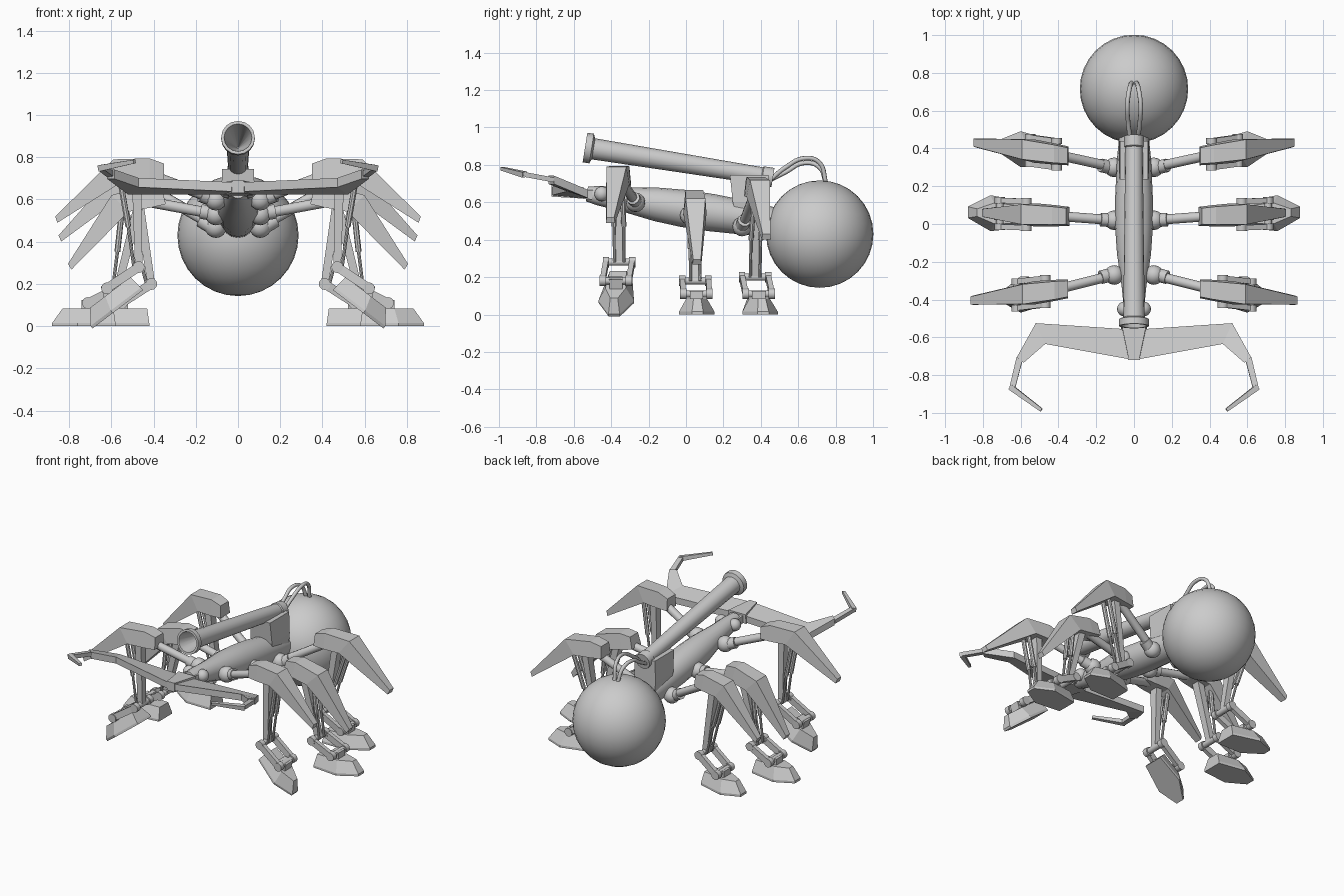
import bpy, bmesh, math
from mathutils import Vector, Matrix

cube = bpy.data.objects.get("Cube")
if cube:
    bpy.data.objects.remove(cube, do_unlink=True)


def finish(name, bm, smooth=False):
    bmesh.ops.recalc_face_normals(bm, faces=bm.faces)
    mesh = bpy.data.meshes.new(name)
    bm.to_mesh(mesh)
    bm.free()
    ob = bpy.data.objects.new(name, mesh)
    bpy.context.collection.objects.link(ob)
    if smooth:
        bpy.ops.object.select_all(action='DESELECT')
        ob.select_set(True)
        bpy.context.view_layer.objects.active = ob
        bpy.ops.object.shade_smooth_by_angle(angle=math.radians(40))
    return ob


def loft(name, sections, smooth=False):
    """Skin a row of matching closed sections and cap both ends."""
    bm = bmesh.new()
    rings = [[bm.verts.new(p) for p in s] for s in sections]
    n = len(rings[0])
    for a, b in zip(rings, rings[1:]):
        for i in range(n):
            j = (i + 1) % n
            bm.faces.new((a[i], a[j], b[j], b[i]))
    bm.faces.new(rings[0])
    bm.faces.new(rings[-1])
    return finish(name, bm, smooth)


def turned(name, a, b, profile, sides=16):
    """Round part on the axis a-b; profile holds (distance fraction, radius)."""
    a, b = Vector(a), Vector(b)
    rot = (b - a).to_track_quat('Z', 'Y')
    rings = []
    for t, r in profile:
        c = a.lerp(b, t)
        rings.append([c + rot @ Vector((r * math.cos(k), r * math.sin(k), 0))
                      for k in (math.tau * i / sides for i in range(sides))])
    return loft(name, rings, True)


def rod(name, a, b, r, sides=10):
    return turned(name, a, b, [(0, r), (1, r)], sides)


def bar(name, a, b, w, h, w2=None, h2=None):
    """Rectangular bar, w across and h deep, optionally tapering."""
    a, b = Vector(a), Vector(b)
    d = (b - a).normalized()
    side = Vector((0, 1, 0)) if abs(d.y) < 0.7 else Vector((1, 0, 0))
    side = (side - d * side.dot(d)).normalized()
    up = d.cross(side)

    def rect(c, w, h):
        return [c + side * (w / 2 * i) + up * (h / 2 * j)
                for i, j in ((-1, -1), (1, -1), (1, 1), (-1, 1))]
    return loft(name, [rect(a, w, h), rect(b, w2 or w, h2 or h)])


def ball(name, c, r, seg=16):
    bm = bmesh.new()
    bmesh.ops.create_uvsphere(bm, u_segments=seg, v_segments=seg // 2, radius=r,
                              matrix=Matrix.Translation(c))
    return finish(name, bm, True)


# Abdomen, body and neck
ball("abdomen", (0, 0.715, 0.43), 0.287, 32)
turned("body", (0, -0.53, 0.645), (0, 0.5, 0.49),
       [(0, 0.04), (0.06, 0.052), (0.2, 0.066), (0.36, 0.09), (0.5, 0.1),
        (0.65, 0.1), (0.85, 0.09), (1, 0.075)])
bar("neck", (0, -0.5, 0.64), (0, -0.62, 0.65), 0.09, 0.05)

# Cannon with flared, hollow muzzle
turned("cannon", (0, -0.54, 0.893), (0, 0.465, 0.732),
       [(0.3, 0.004), (0, 0.066), (0, 0.08), (0.035, 0.08), (0.045, 0.057),
        (0.94, 0.046), (0.945, 0.052), (1, 0.052)])
loft("cannon_mount", [[(x, y, z) for x, y in ((-w, a), (w, a), (w, b), (-w, b))]
                      for z, w, a, b in ((0.5, 0.07, 0.28, 0.44), (0.6, 0.08, 0.25, 0.44),
                                         (0.745, 0.075, 0.235, 0.44))])

# Hoses from the cannon to the abdomen
for s, lift in ((-1, 0), (1, 0.025)):
    curve = bpy.data.curves.new("hose", 'CURVE')
    curve.dimensions = '3D'
    curve.bevel_depth = 0.012
    curve.bevel_resolution = 2
    path = [(0.02, 0.45, 0.72), (0.03, 0.53, 0.76 + lift), (0.035, 0.63, 0.81 + lift),
            (0.025, 0.71, 0.79 + lift), (0.012, 0.75, 0.70)]
    sp = curve.splines.new('BEZIER')
    sp.bezier_points.add(len(path) - 1)
    for p, (x, y, z) in zip(sp.bezier_points, path):
        p.co = (s * x, y, z)
        p.handle_left_type = p.handle_right_type = 'AUTO'
    bpy.context.collection.objects.link(bpy.data.objects.new("hose", curve))

# Head crest
loft("head_crest", [[(-w, y, z - 0.03), (w, y, z - 0.03), (w * t, y, z + 0.03), (-w * t, y, z + 0.03)]
                    for y, z, w, t in ((-0.545, 0.65, 0.07, 0.9), (-0.72, 0.66, 0.03, 0.9))])


def jaw(s):
    """Flat swept plate with a thin hooked pincer."""
    stations = [((0, -0.55, 0.645), (0, -0.715, 0.66)),
                ((0.07, -0.555, 0.645), (0.03, -0.715, 0.66)),
                ((0.52, -0.525, 0.645), (0.47, -0.635, 0.68)),
                ((0.62, -0.705, 0.72), (0.585, -0.735, 0.72))]
    rings = []
    for back, front in stations:
        rings.append([(s * x, y, z + d) for (x, y, z), d in
                      ((back, -0.022), (front, -0.022), (front, 0.022), (back, 0.022))])
    loft("jaw_plate", rings)
    p = [Vector((s * x, y, z)) for x, y, z in
         ((0.605, -0.71, 0.72), (0.645, -0.87, 0.75), (0.49, -0.985, 0.78))]
    bar("pincer_base", p[0], p[1], 0.034, 0.026, 0.03, 0.026)
    bar("pincer_tip", p[1] + (p[1] - p[2]) * 0.06, p[2], 0.03, 0.03, 0.018, 0.018)
    ball("eye", (s * 0.05, -0.45, 0.645), 0.04)


def leg(s, y0, slope, hip, inner_z, pitch, knee, ankle, foot_tilt):
    """One leg; slope yaws it, pitch tips the cover about its inner end."""
    def P(x, v, z):
        return Vector((s * x, y0 + slope * (x - 0.45) + v, z))

    ca, sa = math.cos(pitch), math.sin(pitch)

    def C(u, v, h):
        return P(0.36 + u * ca + h * sa, v, inner_z - u * sa + h * ca)

    # Hip joint and arm
    ball("hip_joint", (s * 0.105, hip[0], hip[1]), 0.052)
    rod("hip_arm", (s * 0.105, hip[0], hip[1]), C(0.08, 0, 0), 0.026)
    rod("hip_collar", (s * 0.13, hip[0], hip[1] + 0.005),
        Vector((s * 0.13, hip[0], hip[1] + 0.005)).lerp(C(0.08, 0, 0), 0.15), 0.036)

    # Armoured cover
    loft("leg_cover", [[C(u, -w, lo), C(u, w, lo), C(u + k, w * 0.85, hi), C(u + k, -w * 0.85, hi)]
                       for u, k, lo, hi, w in ((-0.01, 0, -0.035, 0.045, 0.05),
                                               (0.06, 0, -0.035, 0.07, 0.056),
                                               (0.17, 0.06, -0.03, 0.065, 0.062),
                                               (0.495, 0.01, -0.235, -0.205, 0.024))])

    # Shin struts and knee axle
    kx, kz = knee
    ax, az = ankle
    top = C(0.12, 0, -0.02)
    mid = P(kx, 0, kz)
    shift = Vector((s * 0.045, 0, 0))
    bar("shin", top, mid, 0.055, 0.045, 0.04, 0.035)
    for v in (-0.026, 0.026):
        off = Vector((0, v, 0))
        rod("piston", C(0.2, 0, -0.02) + off, mid.lerp(top, 0.45) + shift + off, 0.014, 8)
        rod("piston_rod", mid.lerp(top, 0.45) + shift + off, mid + shift * 0.5 + off, 0.008, 8)
    rod("knee_axle", P(kx, -0.085, kz), P(kx, 0.085, kz), 0.02)
    rod("ankle_axle", P(ax, -0.085, az), P(ax, 0.085, az), 0.02)

    # Paired ankle links with round ends
    for v in (-0.07, 0.07):
        bar("ankle_link", P(kx, v, kz), P(ax, v, az), 0.028, 0.042)
        for x, z in (knee, ankle):
            rod("link_end", P(x, v - 0.017, z), P(x, v + 0.017, z), 0.028, 12)

    # Pointed wedge foot
    ct, st = math.cos(foot_tilt), math.sin(foot_tilt)
    base = ((-0.13, -0.07), (0.05, -0.095), (0.17, -0.03), (0.17, 0.03), (0.05, 0.095), (-0.13, 0.07))
    crown = ((-0.12, -0.045), (0.03, -0.055), (0.12, -0.02), (0.12, 0.02), (0.03, 0.055), (-0.12, 0.045))
    rings = []
    for ring, h in ((base, -0.11), (base, -0.095), (crown, -0.025)):
        rings.append([P(ax + u * ct + h * st, v, az - u * st + h * ct) for u, v in ring])
    loft("foot", rings)
    bar("ankle_block", P(ax, 0, az + 0.015), P(ax - 0.03 * st, 0, az - 0.05), 0.07, 0.06)


for side in (1, -1):
    jaw(side)
    leg(side, -0.355, -0.12, (-0.27, 0.6), 0.725, 0.0, (0.47, 0.28), (0.62, 0.18), 0.65)
    leg(side, 0.045, 0.04, (0.02, 0.53), 0.61, 0.23, (0.57, 0.18), (0.71, 0.11), 0.0)
    leg(side, 0.375, 0.14, (0.3, 0.47), 0.67, 0.07, (0.41, 0.2), (0.55, 0.11), 0.0)
